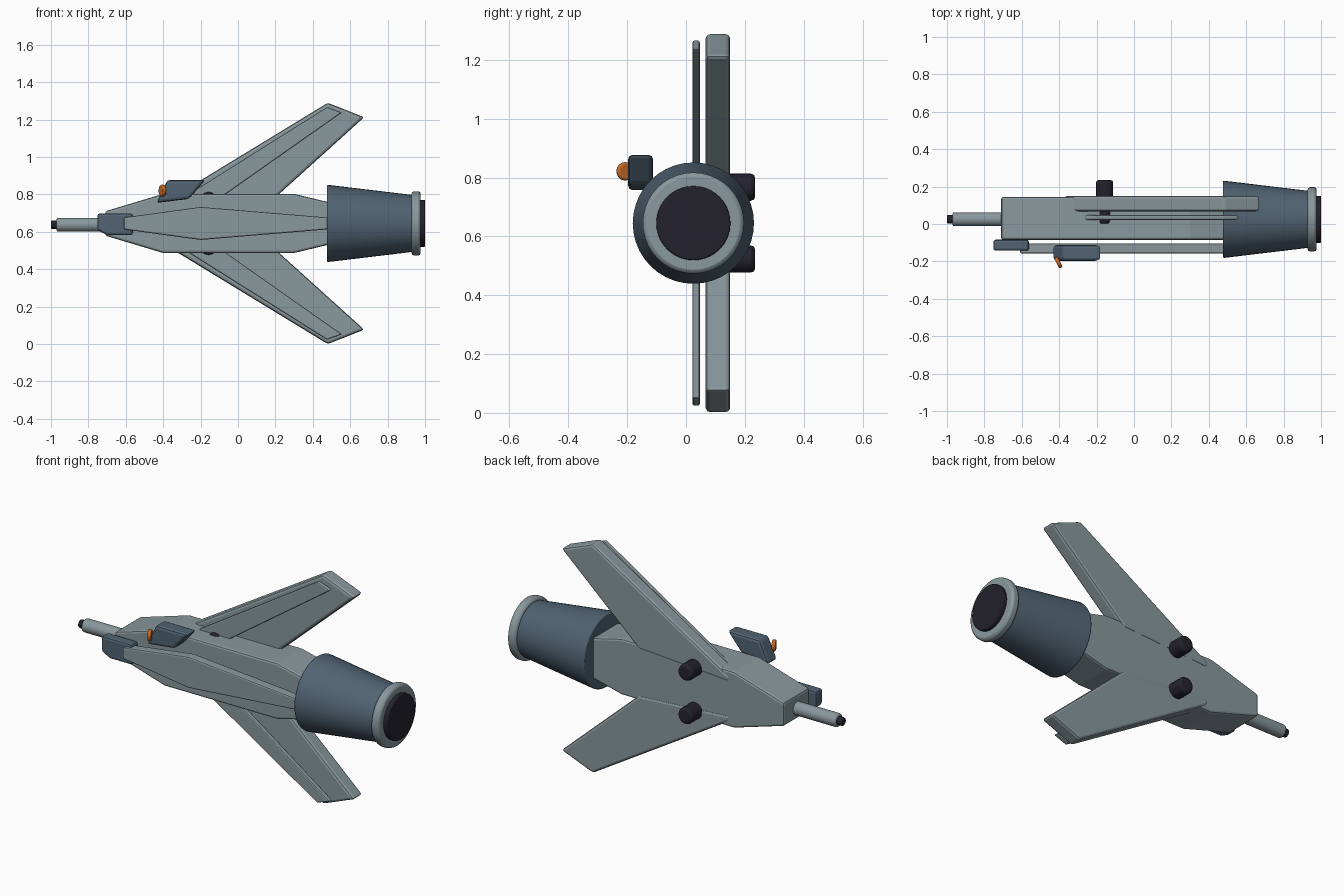
import bpy, bmesh, math
from mathutils import Matrix, Vector

if "Cube" in bpy.data.objects:
    bpy.data.objects.remove(bpy.data.objects["Cube"])

AXIS_Y, AXIS_Z = 0.025, 0.645


def material(name, rgb):
    m = bpy.data.materials.new(name)
    m.diffuse_color = (*rgb, 1.0)
    m.use_nodes = True
    m.node_tree.nodes["Principled BSDF"].inputs["Base Color"].default_value = m.diffuse_color
    return m


GREY = material("light grey", (0.25, 0.315, 0.34))
SLATE = material("slate blue", (0.082, 0.125, 0.17))
DARK = material("near black", (0.017, 0.016, 0.026))
ORANGE = material("orange", (0.58, 0.15, 0.02))


def finish(bm, name, mat, bevel=0.0, segments=2):
    bmesh.ops.recalc_face_normals(bm, faces=bm.faces[:])
    mesh = bpy.data.meshes.new(name)
    bm.to_mesh(mesh)
    bm.free()
    mesh.materials.append(mat)
    ob = bpy.data.objects.new(name, mesh)
    bpy.context.collection.objects.link(ob)
    if bevel:
        mod = ob.modifiers.new("soft edges", "BEVEL")
        mod.width = bevel
        mod.segments = segments
        mod.limit_method = "ANGLE"
        mod.angle_limit = math.radians(25)
    return ob


def slab(name, outline, y0, y1, mat, bevel=0.01):
    """Side outline in x and z, extruded from y0 to y1."""
    bm = bmesh.new()
    face = bm.faces.new([bm.verts.new((x, y0, z)) for x, z in outline])
    new = bmesh.ops.extrude_face_region(bm, geom=[face])["geom"]
    verts = [v for v in new if isinstance(v, bmesh.types.BMVert)]
    bmesh.ops.translate(bm, verts=verts, vec=(0, y1 - y0, 0))
    return finish(bm, name, mat, bevel)


def rod(name, start, end, r0, r1, mat, sides=32, bevel=0.0):
    """Round part running from start to end."""
    a, b = Vector(start), Vector(end)
    bm = bmesh.new()
    turn = (b - a).to_track_quat("Z", "Y").to_matrix().to_4x4()
    bmesh.ops.create_cone(bm, cap_ends=True, segments=sides, radius1=r0,
                          radius2=r1, depth=(b - a).length,
                          matrix=Matrix.Translation((a + b) / 2) @ turn)
    ob = finish(bm, name, mat, bevel)
    bpy.context.view_layer.objects.active = ob
    ob.select_set(True)
    bpy.ops.object.shade_smooth_by_angle(angle=math.radians(30))
    ob.select_set(False)
    return ob


def mirrored(half):
    """Close an upper half outline with its reflection below the axis."""
    return half + [(x, 2 * AXIS_Z - z) for x, z in reversed(half)]


# Fuselage and raised front spine
slab("fuselage", mirrored([(-0.71, 0.71), (-0.40, 0.803), (0.30, 0.803),
                           (0.50, 0.755)]), -0.085, 0.145, GREY, 0.012)
slab("front_spine", mirrored([(-0.61, 0.677), (-0.20, 0.733), (0.50, 0.675)]),
     -0.157, -0.105, GREY, 0.008)

# Nose cover
slab("nose_cover", [(-0.752, 0.698), (-0.562, 0.698), (-0.562, 0.583),
                    (-0.70, 0.583), (-0.752, 0.61)], -0.143, -0.084, SLATE, 0.012)

# Swept wings, their front plates and the rear knobs, above and below
WING = [(-0.37, 0.74), (-0.37, 0.772), (0.48, 1.29), (0.675, 1.213), (0.19, 0.775)]
PLATE = [(-0.29, 0.76), (-0.29, 0.785), (0.476, 1.267), (0.556, 1.238),
         (-0.11, 0.77)]
for side, sign in (("upper", 1), ("lower", -1)):
    def flip(pts):
        return [(x, z if sign > 0 else 2 * AXIS_Z - z) for x, z in pts]
    slab(side + "_wing", flip(WING), 0.067, 0.15, GREY, 0.014)
    slab(side + "_wing_plate", flip(PLATE), 0.022, 0.047, GREY, 0.007)
    kz = AXIS_Z + sign * 0.122
    rod(side + "_knob", (-0.157, 0.0, kz), (-0.157, 0.235, kz),
        0.046, 0.046, DARK, 24, 0.014)

# Tail engine: tapered shell, end ring and dark outlet
rod("engine_shell", (0.475, AXIS_Y, AXIS_Z), (0.935, AXIS_Y, AXIS_Z),
    0.207, 0.152, SLATE, 40, 0.008)
rod("engine_ring", (0.928, AXIS_Y, AXIS_Z), (0.977, AXIS_Y, AXIS_Z),
    0.172, 0.172, GREY, 40, 0.014)
rod("engine_outlet", (0.96, AXIS_Y, AXIS_Z), (1.0, AXIS_Y, AXIS_Z),
    0.126, 0.126, DARK, 40, 0.005)

# Nose barrel and tip
rod("barrel", (-0.97, AXIS_Y, 0.638), (-0.69, AXIS_Y, 0.638),
    0.037, 0.037, GREY, 24, 0.008)
rod("barrel_tip", (-1.0, AXIS_Y, 0.638), (-0.96, AXIS_Y, 0.638),
    0.023, 0.023, DARK, 20, 0.006)

# Slanted side pod with an orange lens
slab("side_pod", [(-0.435, 0.755), (-0.378, 0.877), (-0.175, 0.877),
                  (-0.262, 0.776)], -0.197, -0.112, SLATE, 0.015)
rod("pod_lens", (-0.413, -0.211, 0.821), (-0.395, -0.202, 0.821),
    0.031, 0.031, ORANGE, 24, 0.006)
